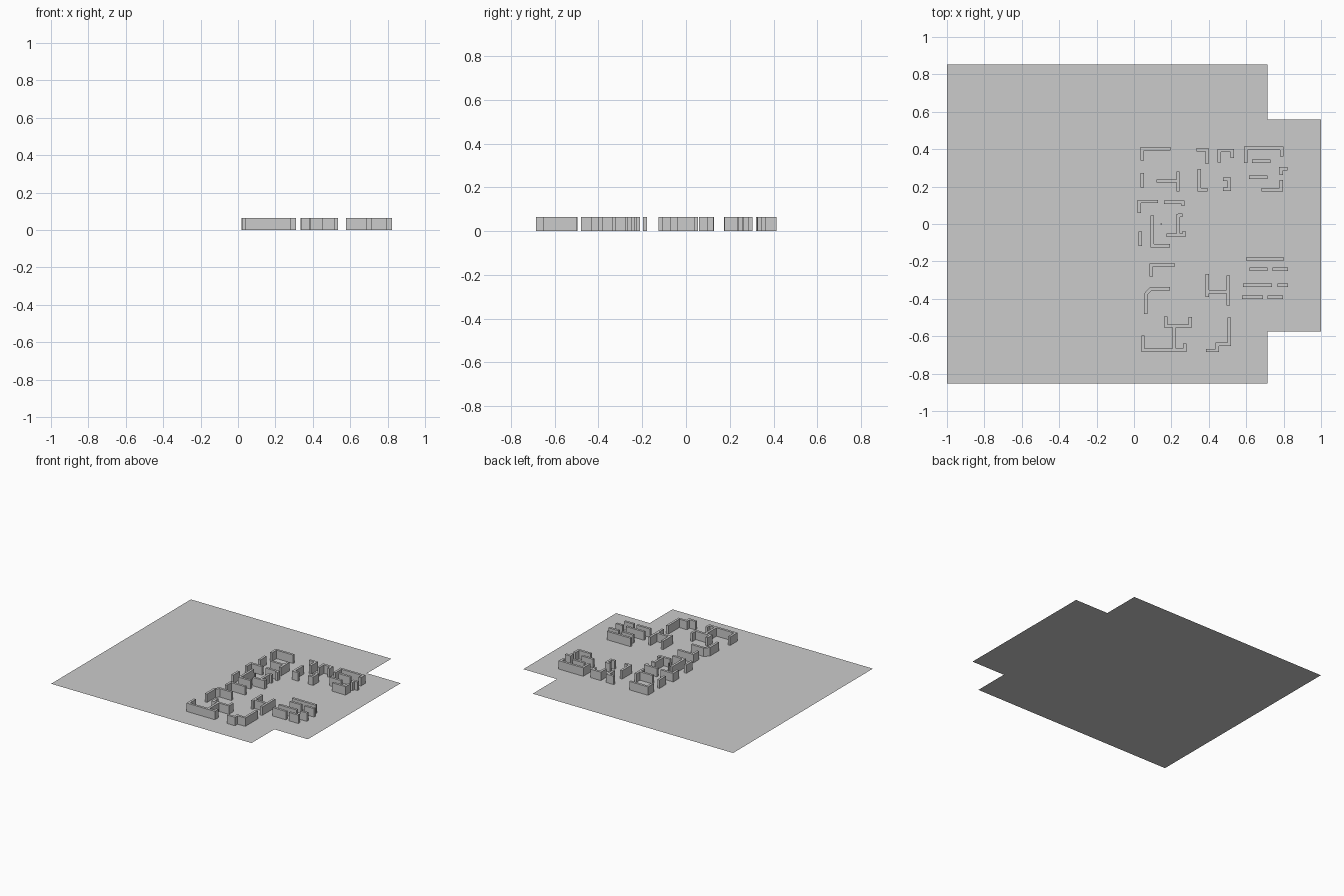
import bpy, bmesh
from mathutils import Vector

HEIGHT = 0.065
THICK = 0.018


def finish(name, bm):
    bmesh.ops.recalc_face_normals(bm, faces=bm.faces)
    mesh = bpy.data.meshes.new(name)
    bm.to_mesh(mesh)
    bm.free()
    obj = bpy.data.objects.new(name, mesh)
    bpy.context.collection.objects.link(obj)


def add_wall(bm, path, thick=THICK):
    """Upright wall with mitred corners along a centreline."""
    pts = [Vector(p) for p in path]
    dirs = [(b - a).normalized() for a, b in zip(pts, pts[1:])]
    norms = [Vector((-d.y, d.x)) for d in dirs]
    left, right = [], []
    for i, p in enumerate(pts):
        n0, n1 = norms[max(i - 1, 0)], norms[min(i, len(norms) - 1)]
        off = (n0 + n1) / (1 + n0.dot(n1)) * thick / 2
        left.append(p + off)
        right.append(p - off)
    rows = [[bm.verts.new((q.x, q.y, z)) for q in side]
            for side, z in ((left, 0), (left, HEIGHT), (right, HEIGHT), (right, 0))]
    for i in range(len(pts) - 1):
        for a in range(4):
            b = (a + 1) % 4
            bm.faces.new((rows[a][i], rows[a][i + 1], rows[b][i + 1], rows[b][i]))
    for i in (0, -1):
        bm.faces.new([r[i] for r in rows])


def walls(name, paths):
    bm = bmesh.new()
    for path in paths:
        add_wall(bm, path)
    finish(name, bm)


# flat stepped site plate
bm = bmesh.new()
outline = [(-1, -0.853), (0.713, -0.853), (0.713, -0.575), (1, -0.575),
           (1, 0.558), (0.713, 0.558), (0.713, 0.853), (-1, 0.853)]
face = bm.faces.new([bm.verts.new((x, y, 0)) for x, y in outline])
finish("site_plate", bm)

# north-west walls
walls("northwest_walls", [
    [(0.045, 0.34), (0.045, 0.403), (0.195, 0.403)],
    [(0.045, 0.195), (0.045, 0.272)],
    [(0.12, 0.23), (0.23, 0.23)],
    [(0.235, 0.175), (0.235, 0.282)],
])

# north-middle walls
walls("north_middle_walls", [
    [(0.335, 0.396), (0.39, 0.396), (0.39, 0.32)],
    [(0.456, 0.33), (0.456, 0.393), (0.525, 0.393), (0.525, 0.353)],
    [(0.348, 0.295), (0.348, 0.183), (0.393, 0.183)],
    [(0.475, 0.24), (0.51, 0.24), (0.51, 0.185), (0.475, 0.185)],
])

# north-east walls
walls("northeast_walls", [
    [(0.597, 0.325), (0.597, 0.405), (0.789, 0.405), (0.789, 0.36)],
    [(0.63, 0.335), (0.73, 0.335)],
    [(0.615, 0.249), (0.714, 0.249)],
    [(0.775, 0.295), (0.822, 0.295)],
    [(0.787, 0.295), (0.787, 0.262)],
    [(0.682, 0.184), (0.788, 0.184), (0.788, 0.235)],
])

# west court walls
walls("west_court_walls", [
    [(0.028, 0.06), (0.028, 0.12), (0.128, 0.12)],
    [(0.16, 0.117), (0.262, 0.117), (0.262, 0.095)],
    [(0.034, -0.04), (0.034, -0.118)],
    [(0.097, 0.045), (0.097, -0.116), (0.193, -0.116)],
    [(0.175, -0.061), (0.267, -0.061), (0.267, -0.038)],
    [(0.236, -0.061), (0.236, 0.053)],
    [(0.236, 0.046), (0.26, 0.046)],
])

# small court post
bm = bmesh.new()
add_wall(bm, [(0.141, 0), (0.149, 0)], 0.008)
finish("court_post", bm)

# south-west walls, one with a chamfered corner
walls("southwest_walls", [
    [(0.093, -0.28), (0.093, -0.219), (0.22, -0.219)],
    [(0.193, -0.347), (0.09, -0.347), (0.063, -0.375), (0.063, -0.48)],
    [(0.17, -0.495), (0.17, -0.545), (0.301, -0.545), (0.301, -0.497)],
    [(0.215, -0.545), (0.215, -0.675)],
    [(0.048, -0.595), (0.048, -0.675), (0.272, -0.675), (0.272, -0.64)],
])

# south-middle walls
walls("south_middle_walls", [
    [(0.392, -0.268), (0.392, -0.39)],
    [(0.392, -0.362), (0.503, -0.362)],
    [(0.503, -0.275), (0.503, -0.435)],
    [(0.51, -0.5), (0.51, -0.643), (0.445, -0.643), (0.445, -0.676), (0.385, -0.676)],
])

# south-east parallel bars: x start, x end, y
bars = [(0.598, 0.802, -0.187), (0.617, 0.713, -0.241), (0.741, 0.824, -0.241),
        (0.583, 0.738, -0.328), (0.768, 0.824, -0.328),
        (0.577, 0.69, -0.391), (0.715, 0.796, -0.391)]
walls("southeast_bars", [[(x0, y), (x1, y)] for x0, x1, y in bars])
